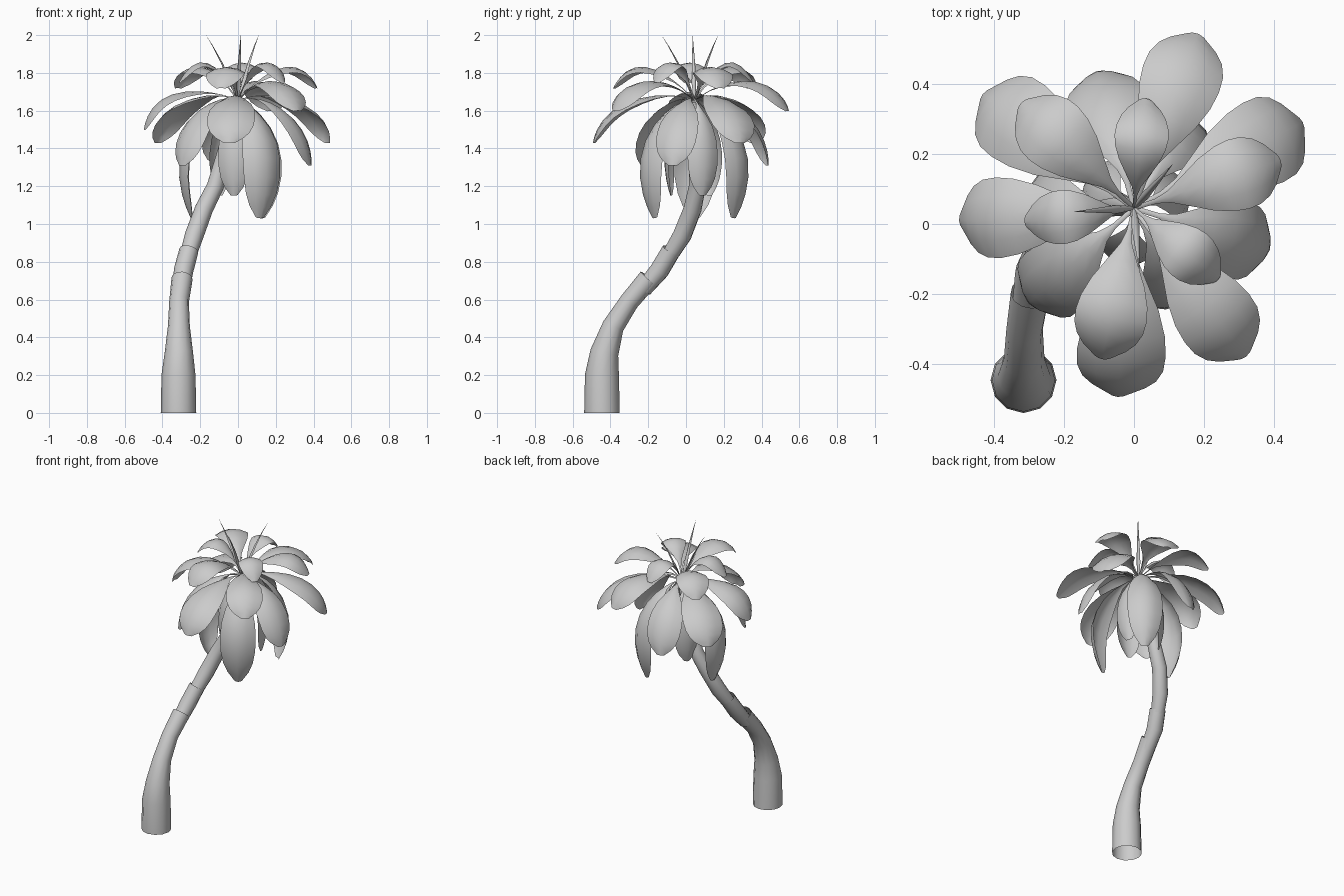
import bpy, bmesh, math
from mathutils import Vector

if "Cube" in bpy.data.objects:
    bpy.data.objects.remove(bpy.data.objects["Cube"])

CROWN = Vector((0, 0.045, 0))   # axis of the leaf crown
Z0 = 1.66                       # height where the stems meet


def finish(name, bm, angle=50):
    bmesh.ops.recalc_face_normals(bm, faces=bm.faces)
    me = bpy.data.meshes.new(name)
    bm.to_mesh(me)
    bm.free()
    ob = bpy.data.objects.new(name, me)
    bpy.context.collection.objects.link(ob)
    bpy.ops.object.select_all(action='DESELECT')
    ob.select_set(True)
    bpy.context.view_layer.objects.active = ob
    bpy.ops.object.shade_smooth_by_angle(angle=math.radians(angle))
    return ob


def tube(name, path, sides=12, flat_start=False):
    """Open tube through (x, y, z, radius) points."""
    bm = bmesh.new()
    pts = [Vector(p[:3]) for p in path]
    rings = []
    for i, p in enumerate(pts):
        t = (pts[min(i + 1, len(pts) - 1)] - pts[max(i - 1, 0)]).normalized()
        if flat_start and i == 0:
            t = Vector((0, 0, 1))
        u = Vector((0, 1, 0)).cross(t).normalized()
        v = t.cross(u)
        rings.append([bm.verts.new(p + path[i][3] * (
            u * math.cos(a) + v * math.sin(a)))
            for a in (2 * math.pi * k / sides for k in range(sides))])
    for a, b in zip(rings, rings[1:]):
        for k in range(sides):
            n = (k + 1) % sides
            bm.faces.new((a[k], a[n], b[n], b[k]))
    return finish(name, bm)


def bezier(p, t):
    s = 1 - t
    w = (s**3, 3 * s * s * t, 3 * s * t * t, t**3)
    return Vector((sum(k * q[0] for k, q in zip(w, p)),
                   sum(k * q[1] for k, q in zip(w, p))))


# leaf outline: position along the midrib, share of half width
OUTLINE = [(0, .06), (.14, .07), (.22, .17), (.32, .44), (.44, .75), (.57, .94),
           (.69, 1), (.80, .97), (.89, .83), (.95, .6), (1, .22)]
ACROSS = (-1, -.55, 0, .55, 1)


def leaf(name, azimuth, half, ctrl, outline=OUTLINE, cup=0.32):
    """Cupped blade following a curve given as (radius, height)."""
    a = math.radians(azimuth)
    out, side = Vector((math.cos(a), math.sin(a), 0)), Vector((-math.sin(a), math.cos(a), 0))
    p = [(0, Z0)] + list(ctrl)
    bm = bmesh.new()
    rows = []
    for t, w in outline:
        c = bezier(p, t)
        d = (bezier(p, min(t + .01, 1)) - bezier(p, max(t - .01, 0))).normalized()
        down = out * d.y - Vector((0, 0, d.x))
        mid = CROWN + out * c.x + Vector((0, 0, c.y))
        rows.append([bm.verts.new(mid + side * (s * w * half) + down * (cup * half * w * s * s))
                     for s in ACROSS])
    for r, q in zip(rows, rows[1:]):
        for k in range(len(ACROSS) - 1):
            bm.faces.new((r[k], r[k + 1], q[k + 1], q[k]))
    return finish(name, bm, 80)


# trunk: three overlapping sections, stepped on the outer side of the bend
tube("trunk_lower", [(-.315, -.445, 0, .094), (-.315, -.445, .2, .09), (-.313, -.432, .32, .075),
                     (-.313, -.385, .46, .058), (-.312, -.30, .59, .052),
                     (-.296, -.197, .712, .056)], flat_start=True)
tube("trunk_middle", [(-.302, -.225, .655, .045), (-.288, -.14, .755, .052),
                      (-.260, -.078, .86, .051)])
tube("trunk_upper", [(-.272, -.10, .81, .042), (-.232, -.02, .94, .05), (-.18, .035, 1.08, .048),
                     (-.12, .06, 1.2, .045), (-.06, .06, 1.42, .038), (0, .045, 1.65, .022)])

# leaf tiers, lowest to highest: three azimuths, half width, cup, curve
TIERS = [
    ((-100, 20, 140), .085, .42, ((.10, 1.64), (.22, 1.42), (.13, 1.15))),
    ((-61, 59, 179), .113, .45, ((.15, 1.67), (.44, 1.42), (.25, 1.03))),
    ((-17, 105, 222), .112, .36, ((.18, 1.70), (.40, 1.55), (.405, 1.31))),
    ((-95, 27, 143), .127, .32, ((.20, 1.72), (.50, 1.66), (.54, 1.43))),
    ((-53, 70, 184), .115, .32, ((.20, 1.79), (.44, 1.81), (.53, 1.60))),
    ((-102, 18, 137), .103, .32, ((.15, 1.81), (.33, 1.93), (.44, 1.72))),
    ((-40, 84, 187), .077, .32, ((.08, 1.82), (.20, 1.96), (.315, 1.75))),
]
for n, (azimuths, half, cup, ctrl) in enumerate(TIERS):
    for k, az in enumerate(azimuths):
        curve = ctrl
        if n == 4 and k == 2:   # this one hangs lower on the left
            curve = ((.20, 1.73), (.46, 1.74), (.50, 1.50))
        leaf(f"leaf_tier{n + 1}_{k + 1}", az, half, curve, cup=cup)

# young unopened shoots
SHOOT = [(0, .5), (.3, 1), (.6, .7), (.85, .3), (1, .03)]
for k, (x, y) in enumerate([(-.17, -.01), (.015, -.175), (.11, .125)]):
    r = math.hypot(x, y)
    leaf(f"shoot_{k + 1}", math.degrees(math.atan2(y, x)), .012,
         ((r * .2, 1.76), (r * .5, 1.88), (r, 2.0)), SHOOT, 1.0)
